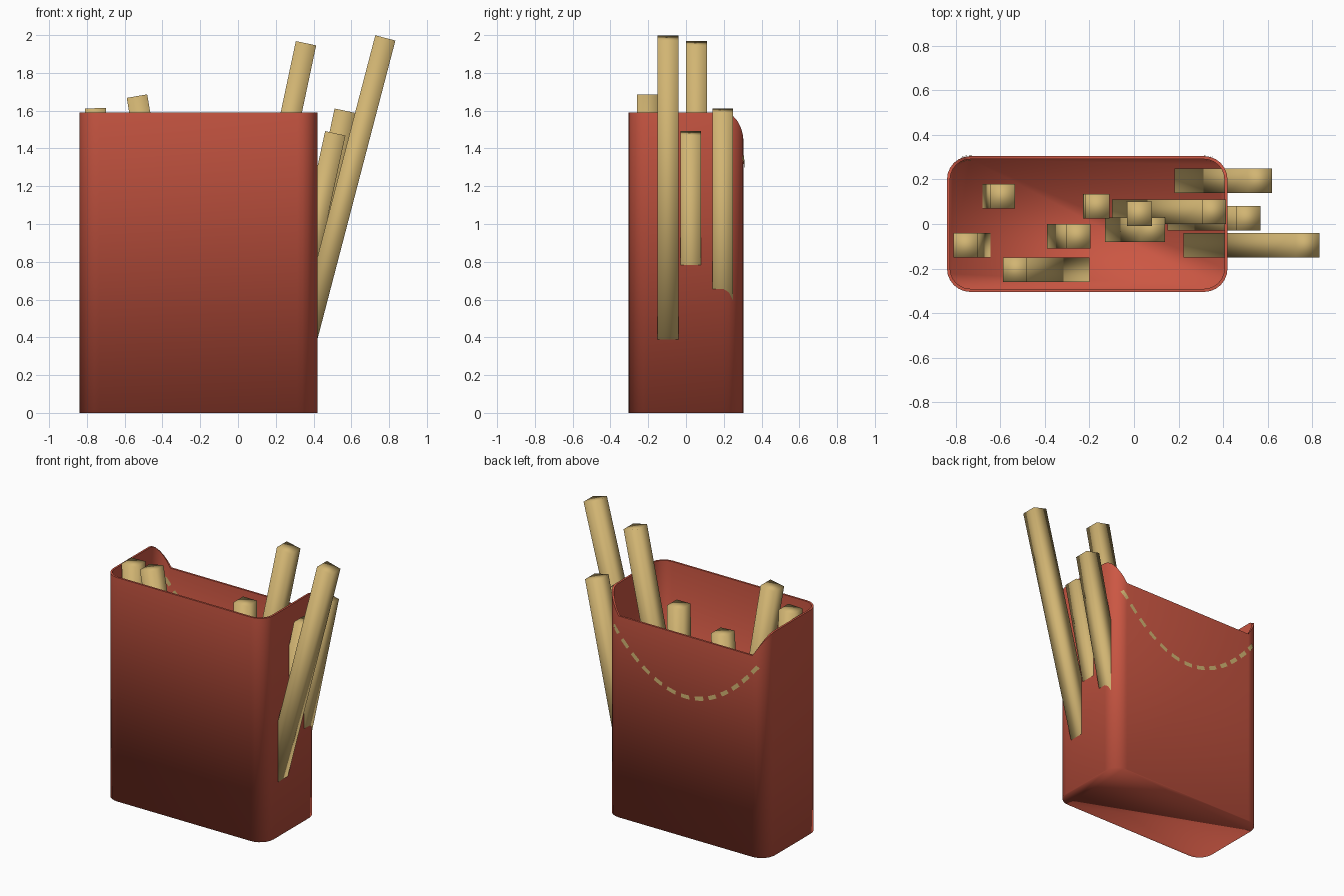
import bpy, bmesh, math
from mathutils import Vector, Matrix

if "Cube" in bpy.data.objects:
    bpy.data.objects.remove(bpy.data.objects["Cube"])


def material(name, rgb):
    m = bpy.data.materials.new(name)
    m.diffuse_color = (*rgb, 1)
    m.use_nodes = True
    m.node_tree.nodes["Principled BSDF"].inputs["Base Color"].default_value = m.diffuse_color
    return m


RED = material("carton_red", (0.60, 0.095, 0.056))
GOLD = material("potato_gold", (0.64, 0.46, 0.17))

X0, X1, Y = -0.84, 0.42, 0.305      # carton footprint
R, WALL = 0.105, 0.014              # corner radius, card thickness
HIGH, LOW = 1.59, 1.43              # front and back rim heights
CX = (X0 + X1) / 2


def finish(bm, name, mat, smooth=True):
    bmesh.ops.recalc_face_normals(bm, faces=bm.faces)
    me = bpy.data.meshes.new(name)
    for f in bm.faces:
        f.smooth = smooth
    bm.to_mesh(me)
    bm.free()
    me.materials.append(mat)
    ob = bpy.data.objects.new(name, me)
    bpy.context.collection.objects.link(ob)
    return ob


def outline(inset, seg=6):
    """Rounded rectangle, counter-clockwise from the back right corner."""
    r = R - inset
    pts = []
    corners = [(X1 - R, Y - R), (X0 + R, Y - R), (X0 + R, R - Y), (X1 - R, R - Y)]
    for k, (cx, cy) in enumerate(corners):
        for i in range(seg + 1):
            a = math.pi / 2 * (k + i / seg)
            pts.append((cx + r * math.cos(a), cy + r * math.sin(a)))
    return pts


def rim_height(y, inset):
    t = min(1, max(0, (y - (Y - R)) / (R - inset)))
    return LOW + (HIGH - LOW) * math.sqrt(1 - t * t)


# Carton: outer wall, rim, inner wall and floor
bm = bmesh.new()
rings = []
for inset, top in ((0, False), (0, True), (WALL, True), (WALL, False)):
    rings.append([bm.verts.new((x, y, rim_height(y, inset) if top else inset))
                  for x, y in outline(inset)])
n = len(rings[0])
for a, b in zip(rings, rings[1:]):
    for i in range(n):
        j = (i + 1) % n
        bm.faces.new((a[i], a[j], b[j], b[i]))
bm.faces.new(rings[0])
bm.faces.new(rings[3])
for ring in rings[1:3]:             # crisp rim edges
    for i in range(n):
        bm.edges.get((ring[i], ring[(i + 1) % n])).smooth = False
finish(bm, "carton", RED)


# Dashed curve on the back wall, outside and inside
def back_y(x, inset):
    over = max(0, abs(x - CX) - ((X1 - X0) / 2 - R))
    r = R - inset
    return Y - R + math.sqrt(max(0, r * r - over * over))


def dashes(name, inset, lift, count=13):
    bm = bmesh.new()
    # walk the curve so that the dashes are evenly spaced
    path = [Vector((u, 1.0 + 1.12 * u * u)) for u in
            (-0.58 + 1.16 * i / 400 for i in range(401))]
    run = [0]
    for p, q in zip(path, path[1:]):
        run.append(run[-1] + (q - p).length)

    def at(s):
        k = min(range(401), key=lambda i: abs(run[i] - s))
        u = path[k].x
        return path[k], Vector((-2.24 * u, 1)).normalized()

    step = run[-1] / count
    for d in range(count):
        prev = None
        for t in (0.2, 0.4, 0.6, 0.8):
            p, nrm = at((d + t) * step)
            pair = []
            for side in (-0.014, 0.014):
                q = p + nrm * side
                x = CX + q.x
                pair.append(bm.verts.new((x, back_y(x, inset) + lift, q.y)))
            if prev:
                f = bm.faces.new((prev[0], pair[0], pair[1], prev[1]))
            prev = pair
    ob = finish(bm, name, GOLD, False)
    # face away from the wall
    for poly in ob.data.polygons:
        if poly.normal.y * lift < 0:
            poly.flip()


dashes("outer_dashes", 0, 0.004)
dashes("inner_dashes", WALL, -0.004)

# Fries: top x, top z, bottom x, y
FRIES = [
    (0.78, 1.985, 0.275, -0.095),
    (0.565, 1.60, 0.235, 0.195),
    (0.515, 1.48, 0.205, 0.025),
    (0.36, 1.957, -0.045, 0.055),
    (-0.535, 1.677, -0.255, -0.205),
    (-0.755, 1.613, -0.70, -0.095),
    (-0.59, 1.25, -0.625, 0.125),
    (-0.165, 1.20, -0.175, 0.08),
    (-0.25, 1.33, -0.335, -0.055),
    (0.025, 1.49, 0.02, 0.045),
    (0.085, 1.20, -0.075, -0.025),
]
W = 0.11
for k, (xt, zt, xb, y) in enumerate(FRIES):
    top, bottom = Vector((xt, y, zt)), Vector((xb, y, 0.05))
    d = top - bottom
    bm = bmesh.new()
    mat = (Matrix.Translation((top + bottom) / 2)
           @ Matrix.Rotation(math.atan2(d.x, d.z), 4, 'Y')
           @ Matrix.Diagonal((W, W, d.length, 1)))
    bmesh.ops.create_cube(bm, size=1, matrix=mat)
    finish(bm, f"fry_{k + 1}", GOLD)
